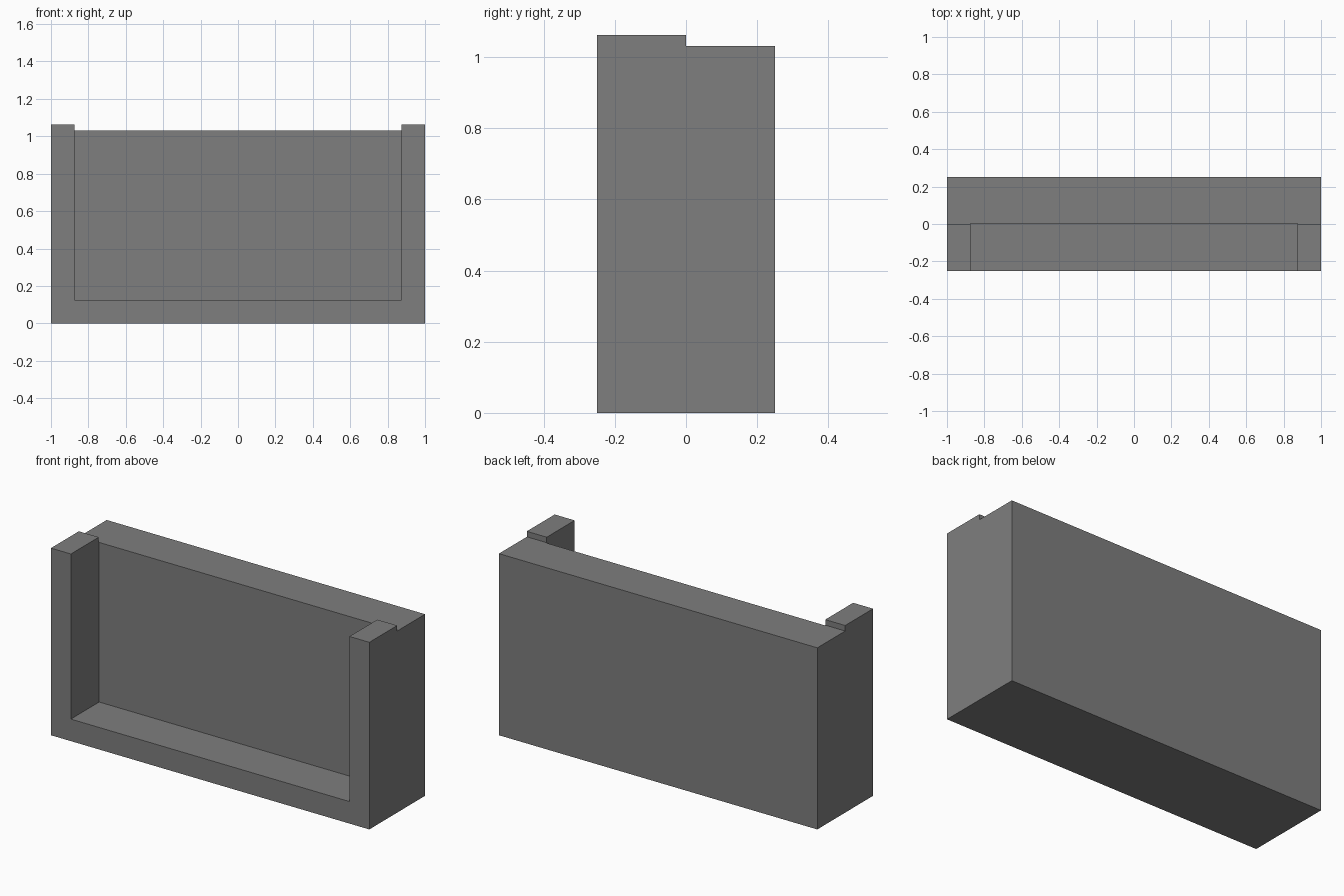
import bpy

if "Cube" in bpy.data.objects:
    bpy.data.objects.remove(bpy.data.objects["Cube"])

gray = bpy.data.materials.new("mid_gray")
gray.diffuse_color = (0.21, 0.21, 0.21, 1)
gray.use_nodes = True
gray.node_tree.nodes["Principled BSDF"].inputs["Base Color"].default_value = gray.diffuse_color


def box(name, low, high):
    """Axis-aligned box between two corners."""
    centre = [(a + b) / 2 for a, b in zip(low, high)]
    bpy.ops.mesh.primitive_cube_add(size=1, location=centre)
    ob = bpy.context.object
    ob.name = name
    ob.scale = [b - a for a, b in zip(low, high)]
    bpy.ops.object.transform_apply(location=True, rotation=True, scale=True)
    ob.data.materials.append(gray)
    return ob


def cut(target, cutter):
    """Subtract the cutter from the target, then discard it."""
    cutter.hide_render = True
    mod = target.modifiers.new("cut", 'BOOLEAN')
    mod.operation = 'DIFFERENCE'
    mod.solver = 'EXACT'
    mod.object = cutter
    bpy.context.view_layer.objects.active = target
    bpy.ops.object.modifier_apply(modifier=mod.name)
    bpy.data.objects.remove(cutter, do_unlink=True)


# Solid block, full height of the front posts
body = box("open_front_body", (-1, -0.25, 0), (1, 0.25, 1.0625))

# Back wall sits slightly lower than the posts
cut(body, box("back_step_cutter", (-1.5, 0, 1.03125), (1.5, 0.5, 1.5)))

# Front recess, open at the top, leaving two posts and a sill
cut(body, box("front_recess_cutter", (-0.875, -0.5, 0.125), (0.875, 0.004, 1.6)))
